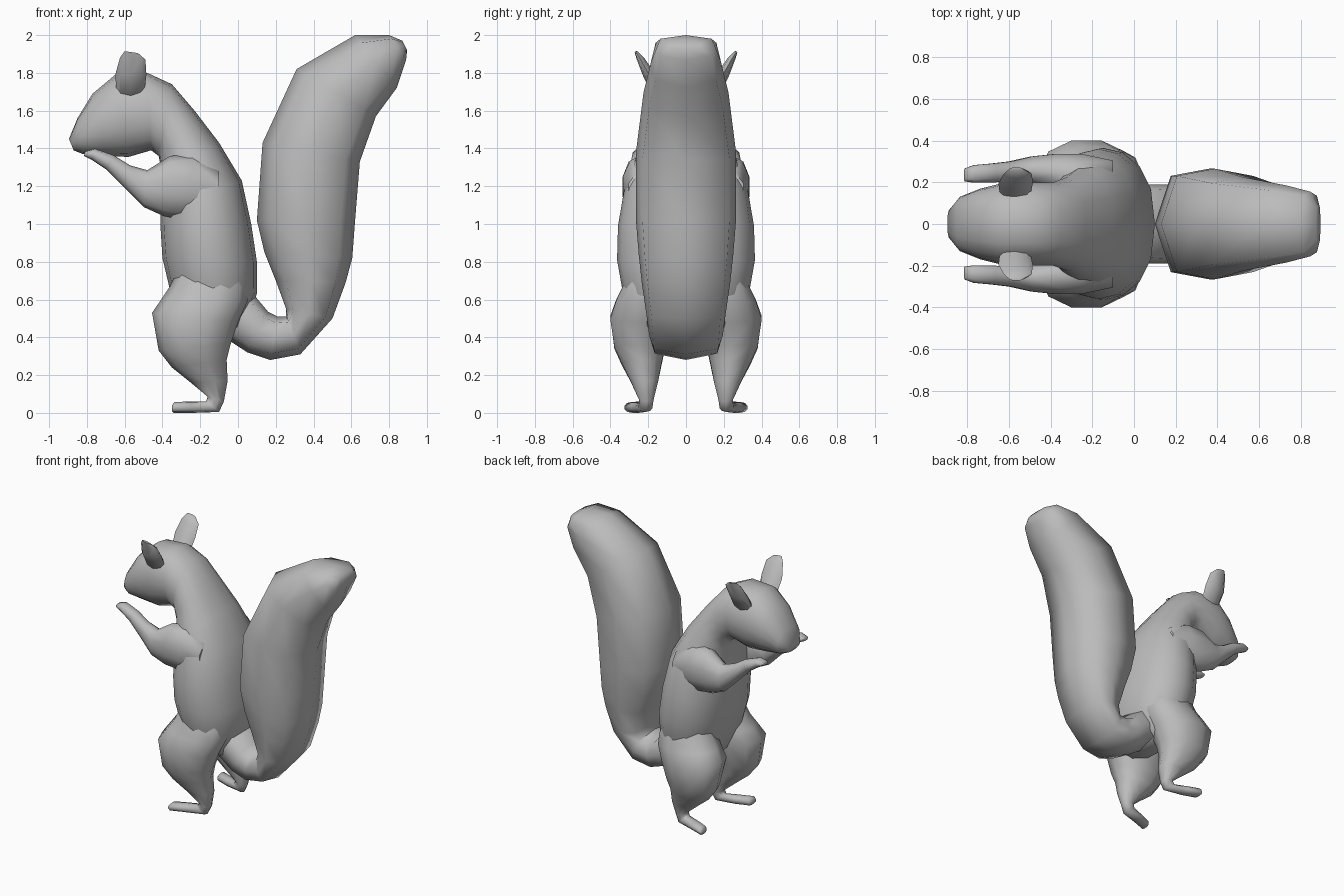
import bpy, bmesh, math
from mathutils import Vector

fur = bpy.data.materials.new("grey_fur")
fur.diffuse_color = (0.5, 0.5, 0.5, 1)


def loft(name, rings, sides, full=1.0, mirror=False):
    """Skin rounded rings: (front x, front z, back x, back z, centre y, half width).
    A fullness below 1 makes the flanks flatter and boxier."""
    bm = bmesh.new()
    loops = []
    for fx, fz, bx, bz, cy, w in rings:
        front, back = Vector((fx, cy, fz)), Vector((bx, cy, bz))
        mid, axis = (front + back) / 2, (front - back) / 2
        loop = []
        for i in range(sides):
            a = 2 * math.pi * i / sides
            s = math.sin(a)
            y = 0 if abs(s) < 1e-6 else math.copysign(abs(s) ** full, s) * w
            loop.append(bm.verts.new(mid + axis * math.cos(a) + Vector((0, y, 0))))
        loops.append(loop)
    for p, q in zip(loops, loops[1:]):
        for i in range(sides):
            j = (i + 1) % sides
            bm.faces.new((p[i], p[j], q[j], q[i]))
    bm.faces.new(loops[0])
    bm.faces.new(loops[-1])
    bmesh.ops.recalc_face_normals(bm, faces=bm.faces)
    mesh = bpy.data.meshes.new(name)
    bm.to_mesh(mesh)
    bm.free()
    mesh.materials.append(fur)
    obj = bpy.data.objects.new(name, mesh)
    bpy.context.collection.objects.link(obj)
    if mirror:
        mod = obj.modifiers.new("mirror", 'MIRROR')
        mod.use_axis = (False, True, False)
        mod.use_mirror_merge = False
    bpy.ops.object.select_all(action='DESELECT')
    obj.select_set(True)
    bpy.context.view_layer.objects.active = obj
    bpy.ops.object.shade_smooth_by_angle(angle=math.radians(65))
    return obj


# Head, neck and torso in one sweep from nose to rump
loft("head_and_body", [
    (-0.87, 1.39, -0.895, 1.45, 0, 0.07),
    (-0.82, 1.37, -0.85, 1.56, 0, 0.13),
    (-0.70, 1.36, -0.77, 1.69, 0, 0.17),
    (-0.58, 1.355, -0.65, 1.79, 0, 0.20),
    (-0.46, 1.39, -0.48, 1.80, 0, 0.20),
    (-0.42, 1.36, -0.35, 1.74, 0, 0.20),
    (-0.41, 1.31, -0.23, 1.60, 0, 0.225),
    (-0.41, 1.22, -0.10, 1.43, 0, 0.275),
    (-0.41, 1.10, 0.02, 1.23, 0, 0.33),
    (-0.41, 0.98, 0.07, 1.00, 0, 0.36),
    (-0.40, 0.82, 0.10, 0.80, 0, 0.365),
    (-0.36, 0.65, 0.10, 0.63, 0, 0.335),
    (-0.30, 0.50, 0.03, 0.45, 0, 0.27),
    (-0.20, 0.42, -0.05, 0.39, 0, 0.14),
], 16, 0.8)

# Bushy tail curling up from the rump
loft("tail", [
    (-0.12, 0.64, -0.14, 0.45, 0, 0.16),
    (0.08, 0.63, -0.05, 0.385, 0, 0.185),
    (0.16, 0.535, 0.05, 0.32, 0, 0.19),
    (0.21, 0.51, 0.17, 0.28, 0, 0.19),
    (0.255, 0.51, 0.33, 0.31, 0, 0.195),
    (0.255, 0.55, 0.50, 0.50, 0, 0.21),
    (0.20, 0.70, 0.57, 0.69, 0, 0.235),
    (0.14, 0.85, 0.605, 0.82, 0, 0.25),
    (0.10, 1.02, 0.62, 1.02, 0, 0.265),
    (0.13, 1.43, 0.645, 1.33, 0, 0.265),
    (0.31, 1.82, 0.73, 1.57, 0, 0.225),
    (0.62, 2.00, 0.84, 1.72, 0, 0.185),
    (0.80, 2.00, 0.89, 1.87, 0, 0.155),
    (0.87, 1.97, 0.895, 1.92, 0, 0.09),
], 8, 0.4)

# Arms folded up to the mouth, shoulders sunk into the chest
loft("arms", [
    (-0.81, 1.385, -0.815, 1.36, 0.235, 0.032),
    (-0.76, 1.40, -0.775, 1.34, 0.24, 0.044),
    (-0.66, 1.365, -0.70, 1.29, 0.245, 0.047),
    (-0.57, 1.31, -0.62, 1.21, 0.25, 0.052),
    (-0.48, 1.285, -0.50, 1.09, 0.257, 0.07),
    (-0.36, 1.36, -0.39, 1.04, 0.245, 0.095),
    (-0.24, 1.37, -0.26, 1.02, 0.22, 0.12),
    (-0.10, 1.30, -0.10, 1.05, 0.18, 0.13),
], 10, 0.9, True)

# Hind legs: thigh, shin and flat foot
loft("legs", [
    (-0.30, 0.80, 0.00, 0.80, 0.18, 0.12),
    (-0.36, 0.67, 0.05, 0.67, 0.195, 0.145),
    (-0.40, 0.61, 0.05, 0.59, 0.21, 0.165),
    (-0.455, 0.53, 0.00, 0.48, 0.23, 0.178),
    (-0.42, 0.33, -0.04, 0.36, 0.245, 0.14),
    (-0.35, 0.24, -0.06, 0.28, 0.235, 0.11),
    (-0.25, 0.16, -0.055, 0.17, 0.22, 0.075),
    (-0.16, 0.085, -0.075, 0.06, 0.21, 0.04),
    (-0.17, 0.06, -0.10, 0.005, 0.215, 0.038),
    (-0.25, 0.06, -0.24, 0.0, 0.25, 0.042),
    (-0.335, 0.058, -0.34, 0.0, 0.285, 0.042),
    (-0.35, 0.04, -0.35, 0.01, 0.29, 0.03),
], 10, 0.8, True)

# Ears leaning outwards
loft("ears", [
    (-0.64, 1.66, -0.50, 1.66, 0.12, 0.05),
    (-0.65, 1.79, -0.485, 1.79, 0.195, 0.035),
    (-0.625, 1.88, -0.49, 1.87, 0.24, 0.022),
    (-0.60, 1.915, -0.53, 1.905, 0.262, 0.01),
], 8, 1.0, True)
